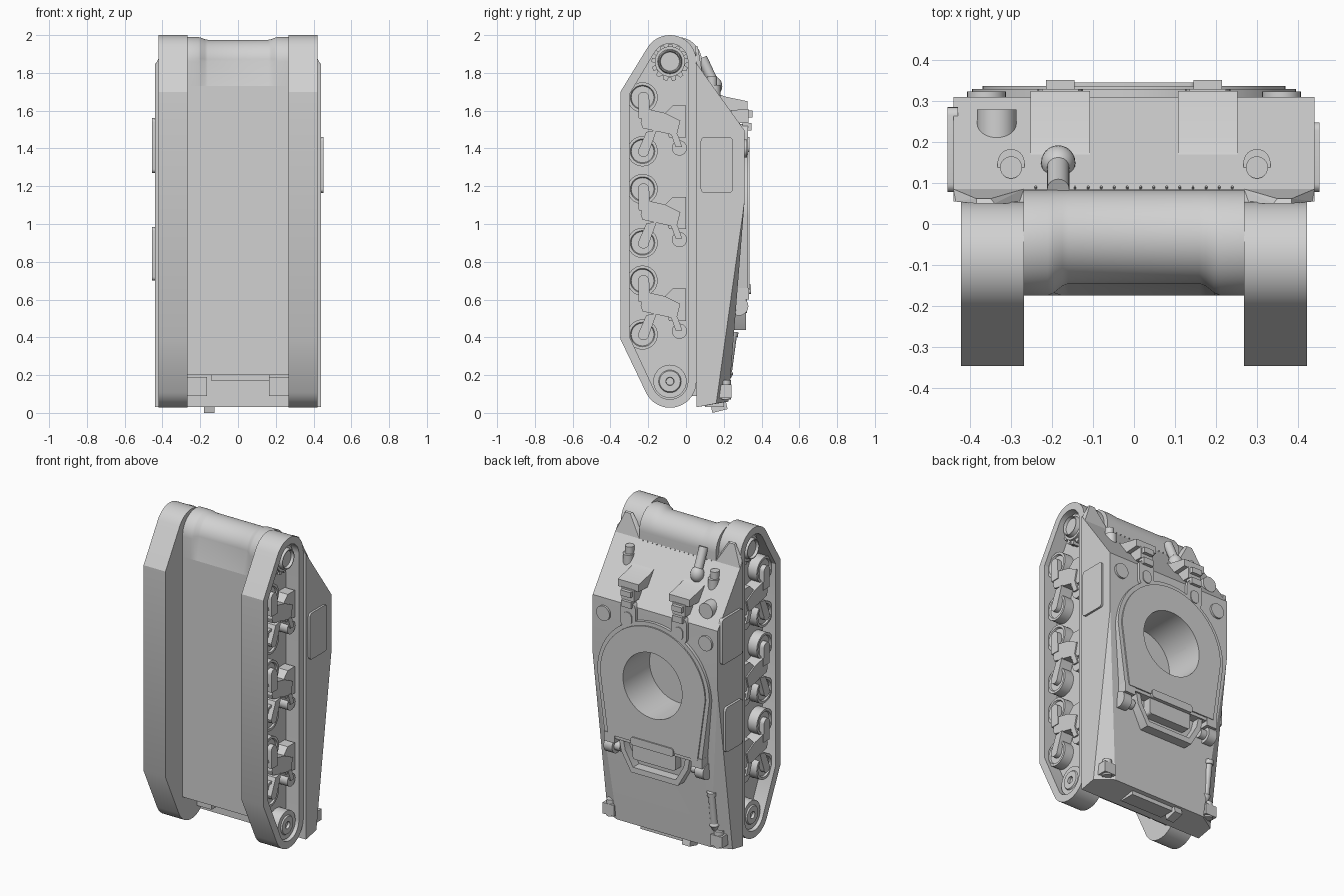
import bpy, bmesh, math
from mathutils import Vector

if "Cube" in bpy.data.objects:
    bpy.data.objects.remove(bpy.data.objects["Cube"])

grey = bpy.data.materials.new("plain_grey")
grey.diffuse_color = (0.64, 0.64, 0.64, 1)
grey.use_nodes = True
grey.node_tree.nodes["Principled BSDF"].inputs["Base Color"].default_value = grey.diffuse_color
SIDES = (1, -1)


def shade(ob):
    bpy.ops.object.select_all(action='DESELECT')
    bpy.context.view_layer.objects.active = ob
    ob.select_set(True)
    bpy.ops.object.shade_smooth_by_angle(angle=math.radians(28))


def finish(name, bm, smooth=True):
    bmesh.ops.recalc_face_normals(bm, faces=bm.faces)
    me = bpy.data.meshes.new(name)
    bm.to_mesh(me)
    bm.free()
    me.materials.append(grey)
    ob = bpy.data.objects.new(name, me)
    bpy.context.collection.objects.link(ob)
    if smooth:
        shade(ob)
    return ob


def loft(name, loops):
    """Skin a chain of equal-length loops and cap both ends."""
    bm = bmesh.new()
    rings = [[bm.verts.new(p) for p in loop] for loop in loops]
    n = len(rings[0])
    for a, b in zip(rings, rings[1:]):
        for i in range(n):
            j = (i + 1) % n
            bm.faces.new((a[i], a[j], b[j], b[i]))
    bm.faces.new(rings[0])
    bm.faces.new(rings[-1])
    return finish(name, bm)


def prism(name, pts, x0, x1):          # (y, z) profile along x
    return loft(name, [[(x, y, z) for y, z in pts] for x in (x0, x1)])


def plate(name, pts, y0, y1):          # (x, z) profile along y
    return loft(name, [[(x, y, z) for x, z in pts] for y in (y0, y1)])


def box(name, x, y, z):                # each a (min, max) pair
    return prism(name, [(y[0], z[0]), (y[1], z[0]), (y[1], z[1]), (y[0], z[1])], *x)


def lathe(name, start, end, steps, n=32):
    """Turned part between two points; steps are (fraction, radius)."""
    a, b = Vector(start), Vector(end)
    q = (b - a).to_track_quat('Z', 'Y')
    return loft(name, [[a.lerp(b, t) + q @ Vector((r * math.cos(2 * math.pi * i / n),
                r * math.sin(2 * math.pi * i / n), 0)) for i in range(n)] for t, r in steps])


def rod(name, a, b, r, n=32):
    return lathe(name, a, b, [(0, r), (1, r)], n)


def solid(name, pts):                  # convex solid
    bm = bmesh.new()
    bmesh.ops.convex_hull(bm, input=[bm.verts.new(p) for p in pts])
    bmesh.ops.dissolve_limit(bm, angle_limit=0.01, verts=bm.verts, edges=bm.edges)
    return finish(name, bm, False)


def arc(cx, cy, r, a0, a1, n):
    return [(cx + r * math.cos(math.radians(a0 + (a1 - a0) * i / n)),
             cy + r * math.sin(math.radians(a0 + (a1 - a0) * i / n))) for i in range(n + 1)]


def rounded(x0, x1, y0, y1, r):
    return (arc(x1 - r, y1 - r, r, 0, 90, 5) + arc(x0 + r, y1 - r, r, 90, 180, 5)
            + arc(x0 + r, y0 + r, r, 180, 270, 5) + arc(x1 - r, y0 + r, r, 270, 360, 5))


# Upper hull with sloped front, flat roof and tapering rear deck
upper = solid("upper_hull", [(s * x, y, z) for s in SIDES for x, y, z in (
    (.44, .055, 1.85), (.44, .31, 1.495), (.44, .31, 1.12),
    (.44, .16, .05), (.33, .225, .06), (.44, .055, .03))])

# Lower hull, and rounded nose that is slimmer in the middle
prism("lower_hull", [(-.175, .2), (-.175, 1.73), (.06, 1.73), (.06, .2)], -.27, .27)

def nose(r, cy, x):
    return [(x, y, z) for y, z in [(.084, 1.73)] + arc(cy, 1.86, r, 0, 180, 28) + [(-.175, 1.73)]]

loft("nose_housing", [nose(r, .084 - r, s) for s, r in (
    (-.27, .1295), (-.21, .1295), (-.195, .126), (-.175, .118), (-.16, .115),
    (.16, .115), (.175, .118), (.195, .126), (.21, .1295), (.27, .1295))])

# Turret ring flange, bored through into the hull
def flange(r, k, z0):
    return arc(0, 1.04, r, 0, 180, 40) + [(-k, z0), (-.2, z0), (.2, z0), (k, z0)]

parts = [upper, plate("ring_flange", flange(.395, .34, .63), .24, .329),
         plate("ring_inner_flange", flange(.37, .315, .65), .25, .337)]
cutter = rod("ring_cutter", (0, .07, 1.04), (0, .5, 1.04), .208, 64)
for ob in parts:
    bpy.context.view_layer.objects.active = ob
    m = ob.modifiers.new("bore", 'BOOLEAN')
    m.operation, m.object, m.solver = 'DIFFERENCE', cutter, 'EXACT'
    bpy.ops.object.modifier_apply(modifier=m.name)
    shade(ob)
bpy.data.objects.remove(cutter)

# Rear deck guard rail and cover box
plate("deck_rail", [(.25, .64), (.235, .56), (.165, .44), (-.165, .44), (-.235, .56), (-.25, .64),
                    (-.22, .64), (-.205, .57), (-.15, .475), (.15, .475), (.205, .57), (.22, .64)], .22, .318)
plate("deck_cover", rounded(-.15, .15, .53, .68, .015), .23, .322)
plate("deck_cover_top", rounded(-.15, .15, .63, .68, .015), .23, .345)

# Track units: belt, wheels, suspension
def track_loop(r, y, z_top, z_low):
    return (arc(-.085, 1.86, r, 0, 149, 18) + [(y, z_top), (y, z_low)]
            + arc(-.085, .167, r, 204.5, 360, 18))

outer = track_loop(.14, -.347, 1.70, .39)
inner = track_loop(.095, -.30, 1.685, .405)
for s in SIDES:
    loft("track", [[(s * x, y, z) for y, z in p] for p, x in
                   ((outer, .268), (outer, .422), (inner, .422), (inner, .33))])
    gear = [p for i in range(13) for p in
            arc(-.085, 1.855, .098, i * 360 / 13, i * 360 / 13 + 12, 1)
            + arc(-.085, 1.855, .08, i * 360 / 13 + 16, i * 360 / 13 + 24, 1)]
    prism("drive_sprocket", gear, s * .33, s * .375)
    lathe("sprocket_hub", (s * .33, -.085, 1.86), (s * .415, -.085, 1.86),
          [(0, .08), (.7, .08), (.7, .065), (1, .06), (1, .055), (.8, .05)])
    lathe("idler_wheel", (s * .33, -.085, .167), (s * .41, -.085, .167),
          [(0, .088), (.9, .088), (.9, .06), (1, .055), (1, .022), (.8, .02)])
    for z1, z2 in ((1.67, 1.385), (1.185, .90), (.70, .415)):
        zm = (z1 + z2) / 2
        for z in (z1, z2):
            lathe("road_wheel", (s * .33, -.23, z), (s * .40, -.23, z),
                  [(0, .08), (.9, .08), (.9, .065), (.75, .06)])
        # Swing arms from the wheel hubs to the bracket
        prism("upper_swing_arm", arc(-.225, z1, .03, 0, 180, 8) + [(-.25, zm + .03), (-.19, zm + .03)],
              s * .33, s * .413)
        prism("lower_swing_arm", arc(-.225, z2, .03, 180, 360, 8) + [(-.155, zm - .03), (-.21, zm - .04)],
              s * .33, s * .413)
        prism("bogie_beam", [(-.24, zm + .01), (-.22, zm + .085), (-.11, zm + .06),
                             (-.03, zm + .02), (-.05, zm - .06), (-.23, zm - .02)], s * .33, s * .408)
        prism("bogie_bracket", [(-.12, zm + .05), (-.07, zm + .10), (0, zm + .10), (0, zm - .07),
                                (-.09, zm - .07)], s * .33, s * .40)
        rod("return_roller", (s * .33, -.035, zm - .125), (s * .40, -.035, zm - .125), .04)
        prism("roller_arm", [(-.08, zm - .05), (-.045, zm - .05), (-.02, zm - .12), (-.055, zm - .12)],
              s * .33, s * .41)

    # Front fender wedge
    solid("front_fender", [(s * x, y, z) for x, y, z in (
        (.27, .05, 1.84), (.44, .055, 1.84), (.27, .085, 1.81), (.44, .085, 1.81), (.385, .05, 1.945),
        (.34, .05, 1.945), (.385, .062, 1.94), (.35, .062, 1.94))])
    # Headlight on an arched base
    base = [(s * .3 - .033, .10)] + arc(s * .3, .15, .033, 180, 0, 12) + [(s * .3 + .033, .10)]
    loft("headlight_base", [[(x, y, z) for x, y in base] for z in (1.65, 1.735)])
    rod("headlight", (s * .3, .138, 1.70), (s * .3, .138, 1.78), .027, 24)
    # Roof ports
    rod("roof_port", (s * .36, .30, 1.40), (s * .36, .323, 1.40), .047)
    # Crew hood, periscope and hatch
    c = s * .18
    prism("crew_hood", [(.17, 1.69), (.205, 1.675), (.325, 1.65), (.325, 1.605), (.23, 1.60)],
          c - .073, c + .073)
    box("periscope_block", (c - .045, c + .045), (.24, .33), (1.535, 1.61))
    box("periscope", (c - .035, c + .035), (.3, .352), (1.565, 1.60))
    box("hatch_handle", (c - .035, c + .035), (.3, .348), (1.495, 1.535))
    plate("hatch_lid", rounded(c - .055, c + .055, 1.35, 1.53, .05), .25, .329)
    plate("hatch_hinge", rounded(c - .03, c + .03, 1.38, 1.46, .028), .3, .335)
    # Filler caps beside the rear rail, corner lamps and brackets
    lathe("filler_cap", (s * .25, .28, .565), (s * .35, .28, .565), [(0, .03), (.4, .03), (.4, .05), (1, .05)])
    box("tail_lamp", (s * .34, s * .42), (.15, .24), (.08, .15))
    rod("tail_lamp_lens", (s * .38, .21, .07), (s * .38, .21, .175), .028, 20)
    box("rear_bracket", (s * .165, s * .27), (-.03, .07), (.09, .19))
    box("flange_lug", (s * .27, s * .345), (.27, .333), (.60, .66))

# Side hatches
for x0, x1, y1, z0, z1 in ((.43, .453, .248, 1.165, 1.46), (-.43, -.455, .285, 1.27, 1.56),
                           (-.43, -.455, .25, .70, .985)):
    prism("side_hatch", rounded(.078, y1, z0, z1, .02), x0, x1)

# Ball mount and short barrel
lathe("gun_ball", (-.185, .15, 1.68), (-.185, .15, 1.78),
      [((1 - math.cos(math.pi * i / 12)) / 2, max(.001, .042 * math.sin(math.pi * i / 12)))
       for i in range(13)], 24)
rod("gun_barrel", (-.185, .15, 1.74), (-.185, .085, 1.88), .027, 24)

# Round vent stub and bolt row on the front plate
rod("vent_cover", (-.335, .12, 1.585), (-.335, .28, 1.585), .048)
for i in range(16):
    x = -.24 + i * .032
    rod("joint_bolt", (x, .08, 1.80), (x, .092, 1.81), .003, 6)

# Tool cylinder, rear tow hitch and rear deck strips
lathe("deck_cylinder", (-.355, .215, .17), (-.355, .25, .43),
      [(0, .012), (.15, .03), (.2, .022), (.9, .022), (.9, .028), (1, .028)], 20)
solid("tow_hitch", [(x, y, z) for x in (-.18, -.125) for y, z in
                    ((.13, .045), (.14, 0), (.22, .02), (.21, .065))])
box("rear_strip", (-.12, .18), (.10, .20), (.03, .06))
box("rear_beam", (-.14, .17), (-.02, .06), (.17, .21))
